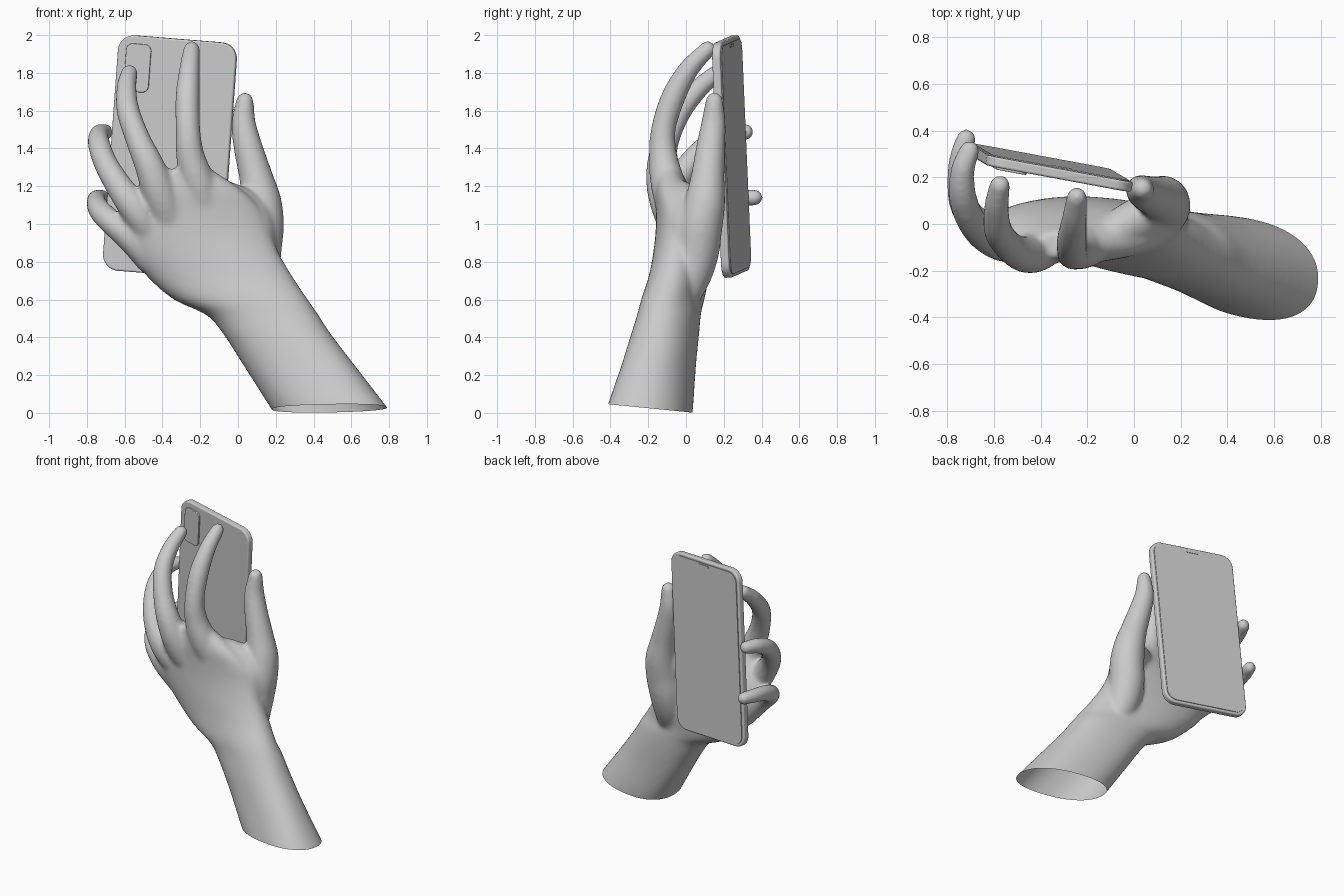
import bpy, bmesh, math
from mathutils import Vector, Matrix

if "Cube" in bpy.data.objects:
    bpy.data.objects.remove(bpy.data.objects["Cube"])


def spline(rows, steps=6):
    """Catmull-Rom interpolation through rows of numbers."""
    rows = [Vector(r) for r in rows]
    ext = [2 * rows[0] - rows[1]] + rows + [2 * rows[-1] - rows[-2]]
    out = []
    for i in range(1, len(ext) - 2):
        a, b, c, d = ext[i - 1:i + 3]
        for s in range(steps):
            t = s / steps
            out.append(0.5 * (2 * b + (c - a) * t + (2 * a - 5 * b + 4 * c - d) * t * t
                              + (3 * b - a - 3 * c + d) * t ** 3))
    return out + [rows[-1]]


def loft(bm, rings):
    """Skin a closed tube over rings of points."""
    loops = [[bm.verts.new(p) for p in ring] for ring in rings]
    n = len(loops[0])
    for a, b in zip(loops, loops[1:]):
        for i in range(n):
            j = (i + 1) % n
            bm.faces.new((a[i], a[j], b[j], b[i]))
    bm.faces.new(loops[0][::-1])
    bm.faces.new(loops[-1])


def finger(bm, rows, n=20):
    """Round tapered tube along (x, y, z, radius) with a domed tip."""
    pts = spline(rows)
    path = [(Vector(p[:3]), p[3]) for p in pts]
    tip, r = path[-1]
    d = (tip - path[-2][0]).normalized()
    path += [(tip + d * r * math.sin(a), r * math.cos(a)) for a in (0.4, 0.8, 1.15, 1.45)]
    rings, prev, u = [], None, None
    for i, (p, r) in enumerate(path):
        t = (path[min(i + 1, len(path) - 1)][0] - path[max(i - 1, 0)][0]).normalized()
        u = t.orthogonal().normalized() if prev is None else prev.rotation_difference(t) @ u
        prev, v = t, t.cross(u)
        rings.append([p + r * (u * math.cos(k * math.tau / n) + v * math.sin(k * math.tau / n))
                      for k in range(n)])
    loft(bm, rings)


# Forearm and palm: horizontal sections (z, left, right, y centre, y half, shear)
bm = bmesh.new()
sections = [
    (-0.08, 0.24, 0.88, -0.21, 0.22, -0.2),
    (0.03, 0.17, 0.79, -0.19, 0.215, -0.2),
    (0.25, 0.03, 0.62, -0.145, 0.185, -0.2),
    (0.42, -0.08, 0.49, -0.11, 0.17, -0.17),
    (0.52, -0.17, 0.425, -0.09, 0.16, -0.15),
    (0.60, -0.34, 0.37, -0.07, 0.155, -0.15),
    (0.72, -0.48, 0.29, -0.04, 0.15, -0.11),
    (0.85, -0.58, 0.215, -0.03, 0.14, -0.06),
    (0.97, -0.635, 0.17, -0.03, 0.13, -0.02),
    (1.08, -0.60, 0.12, -0.045, 0.115, 0.0),
    (1.18, -0.52, 0.02, -0.07, 0.095, 0.0),
    (1.29, -0.42, -0.14, -0.09, 0.06, 0.0),
]
rings = []
for z, xl, xr, yc, h, shear in spline(sections, 4):
    ring = []
    for k in range(40):
        c, s = math.cos(k * math.tau / 40), math.sin(k * math.tau / 40)
        x = math.copysign(abs(c) ** 0.88, c) * (xr - xl) / 2
        ring.append(((xl + xr) / 2 + x, yc + shear * x + h * math.copysign(abs(s) ** 0.88, s), z))
    rings.append(ring)
loft(bm, rings)

# Thumb and the web beside it
finger(bm, [(0.14, -0.04, 0.58, .09), (0.11, 0.015, 0.72, .115), (0.11, 0.055, 0.85, .120),
            (0.125, 0.075, 0.98, .118), (0.125, 0.10, 1.11, .108), (0.095, 0.115, 1.25, .090),
            (0.055, 0.13, 1.40, .078), (0.03, 0.145, 1.53, .066), (0.036, 0.15, 1.65, .048)])
finger(bm, [(0.09, -0.01, 0.80, .11), (0.085, 0.01, 0.98, .11), (0.035, 0.02, 1.08, .10),
            (-0.04, -0.01, 1.13, .09), (-0.10, -0.05, 1.16, .08)])
# Index, middle, ring and little fingers
finger(bm, [(-0.13, -0.03, 0.98, .09), (-0.20, -0.09, 1.19, .094), (-0.25, -0.12, 1.35, .077),
            (-0.265, -0.12, 1.50, .066), (-0.267, -0.068, 1.67, .065), (-0.257, 0.015, 1.82, .055),
            (-0.245, 0.115, 1.925, .045)])
finger(bm, [(-0.32, -0.03, 0.92, .09), (-0.405, -0.105, 1.14, .094), (-0.465, -0.13, 1.30, .080),
            (-0.53, -0.10, 1.45, .067), (-0.582, -0.03, 1.60, .062), (-0.59, 0.07, 1.72, .054),
            (-0.575, 0.165, 1.80, .046)])
finger(bm, [(-0.42, -0.02, 0.88, .08), (-0.53, -0.08, 1.06, .085), (-0.63, -0.055, 1.20, .072),
            (-0.70, 0.02, 1.32, .064), (-0.735, 0.12, 1.42, .060), (-0.735, 0.23, 1.475, .052),
            (-0.705, 0.315, 1.487, .045)])
finger(bm, [(-0.46, -0.01, 0.80, .075), (-0.57, -0.03, 0.93, .078), (-0.67, 0.005, 1.01, .067),
            (-0.73, 0.08, 1.07, .061), (-0.75, 0.18, 1.115, .053), (-0.745, 0.28, 1.135, .048),
            (-0.72, 0.365, 1.14, .044)])
bmesh.ops.recalc_face_normals(bm, faces=bm.faces)
mesh = bpy.data.meshes.new("hand")
bm.to_mesh(mesh)
bm.free()
hand = bpy.data.objects.new("hand", mesh)
bpy.context.collection.objects.link(hand)

# Fuse the parts into one smooth skin
mod = hand.modifiers.new("fuse", 'REMESH')
mod.mode = 'VOXEL'
mod.voxel_size = 0.012
mod = hand.modifiers.new("relax", 'SMOOTH')
mod.factor = 0.5
mod.iterations = 16
deps = bpy.context.evaluated_depsgraph_get()
skin = bpy.data.meshes.new_from_object(hand.evaluated_get(deps))
hand.modifiers.clear()

# Open cut across the forearm
bm = bmesh.new()
bm.from_mesh(skin)
bmesh.ops.bisect_plane(bm, geom=bm.verts[:] + bm.edges[:] + bm.faces[:], plane_co=(0, 0, 0.005),
                       plane_no=(0, 0.1, 1), clear_inner=True)
for f in bm.faces:
    f.smooth = True
bm.to_mesh(skin)
bm.free()
hand.data = skin

# Phone frame: u across, v up, n out of the back
u = Vector((0.62, -0.115, -0.05)).normalized()
v = Vector((0.10, -0.055, 1.24))
v = (v - u * v.dot(u)).normalized()
n = u.cross(v)
frame = Matrix((u, v, n)).transposed().to_4x4()
frame.translation = (-0.36, 0.24, 1.357)


def slab(name, w, h, r, z0, z1, cx=0, cy=0, bevel=0.006):
    """Rounded rectangle plate in the phone frame."""
    b = bmesh.new()
    verts = []
    for q, (sx, sy) in enumerate(((1, 1), (-1, 1), (-1, -1), (1, -1))):
        for k in range(9):
            a = (q + k / 8) * math.pi / 2
            verts.append(b.verts.new((cx + sx * (w / 2 - r) + r * math.cos(a),
                                      cy + sy * (h / 2 - r) + r * math.sin(a), z0)))
    face = b.faces.new(verts)
    top = bmesh.ops.extrude_face_region(b, geom=[face])["geom"]
    bmesh.ops.translate(b, vec=(0, 0, z1 - z0),
                        verts=[g for g in top if isinstance(g, bmesh.types.BMVert)])
    bmesh.ops.recalc_face_normals(b, faces=b.faces)
    me = bpy.data.meshes.new(name)
    b.to_mesh(me)
    b.free()
    ob = bpy.data.objects.new(name, me)
    bpy.context.collection.objects.link(ob)
    ob.matrix_world = frame
    if bevel:
        m = ob.modifiers.new("edge", 'BEVEL')
        m.width, m.segments, m.angle_limit = bevel, 3, math.radians(50)
    bpy.ops.object.select_all(action='DESELECT')
    ob.select_set(True)
    bpy.context.view_layer.objects.active = ob
    bpy.ops.object.shade_smooth_by_angle(angle=math.radians(35))
    return ob


# Phone body, screen, speaker slot and camera plate
slab("phone_body", 0.638, 1.25, 0.085, -0.022, 0.022, bevel=0.009)
slab("phone_screen", 0.60, 1.212, 0.07, -0.027, -0.015, bevel=0)
slab("speaker_slot", 0.09, 0.014, 0.006, -0.031, -0.02, cy=0.590, bevel=0)
slab("camera_plate", 0.135, 0.255, 0.035, 0.015, 0.032, cx=-0.205, cy=0.455, bevel=0.004)
